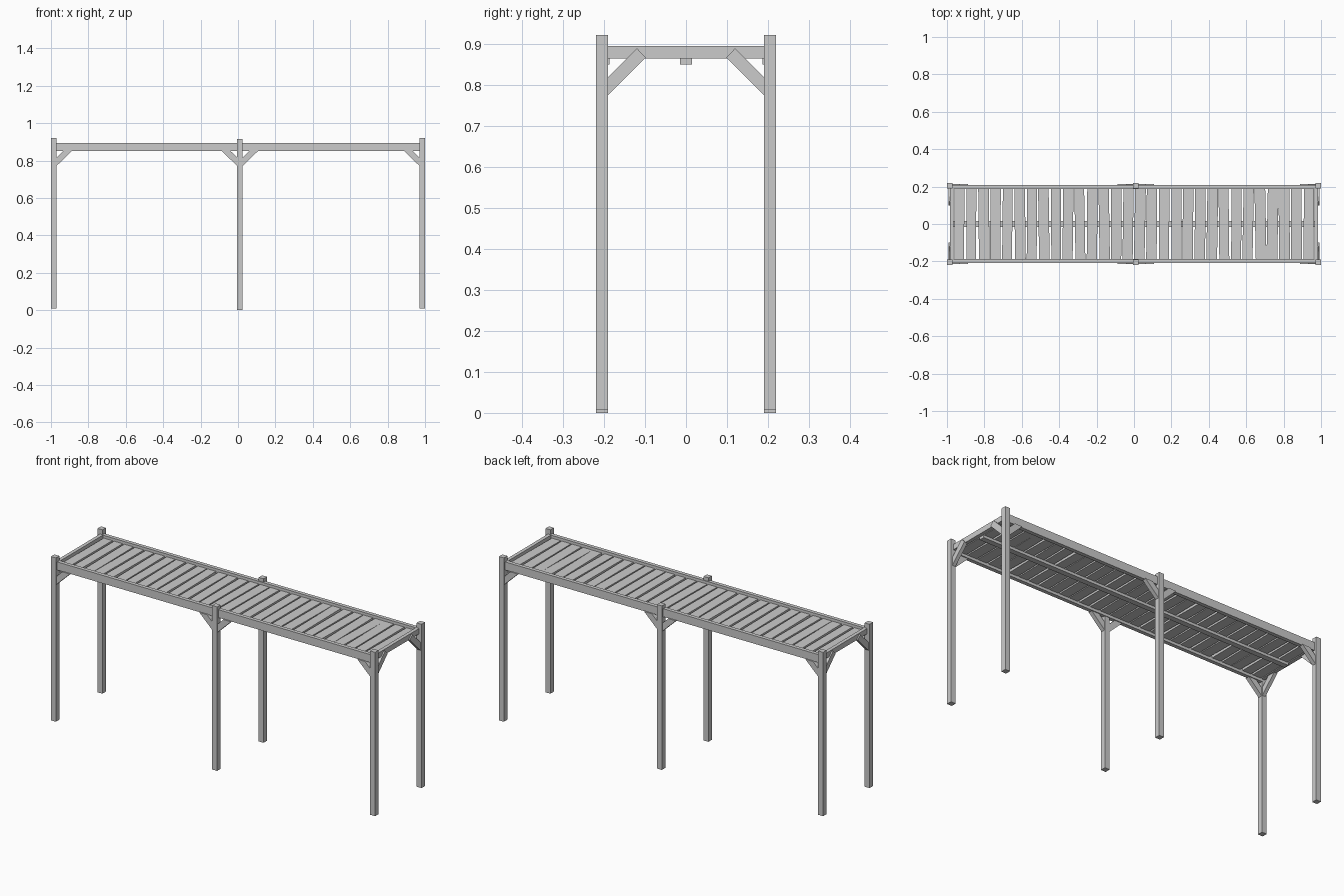
import bpy, bmesh, random
from mathutils import Matrix

cube = bpy.data.objects.get("Cube")
if cube:
    bpy.data.objects.remove(cube, do_unlink=True)

wood = bpy.data.materials.new("grey_wood")
wood.use_nodes = True
GREY = (0.6, 0.6, 0.6, 1)
wood.diffuse_color = GREY
wood.node_tree.nodes["Principled BSDF"].inputs["Base Color"].default_value = GREY


def finish(name, bm):
    bmesh.ops.recalc_face_normals(bm, faces=bm.faces)
    mesh = bpy.data.meshes.new(name)
    bm.to_mesh(mesh)
    bm.free()
    mesh.materials.append(wood)
    obj = bpy.data.objects.new(name, mesh)
    bpy.context.collection.objects.link(obj)
    return obj


def box(name, x, y, z, turn=0):
    """Box from (min, max) spans, turned about its own vertical axis."""
    spans = (x, y, z)
    centre = [(a + b) / 2 for a, b in spans]
    size = [b - a for a, b in spans]
    bm = bmesh.new()
    bmesh.ops.create_cube(bm, size=1, matrix=Matrix.Diagonal((*size, 1)))
    obj = finish(name, bm)
    obj.location = centre
    obj.rotation_euler.z = turn
    return obj


def plank(name, outline, place, depth):
    """Extruded outline; place(u, v, d) turns profile points into 3D."""
    bm = bmesh.new()
    near, far = ([bm.verts.new(place(u, v, d)) for u, v in outline] for d in depth)
    bm.faces.new(near)
    bm.faces.new(far)
    for i in range(len(outline)):
        j = (i + 1) % len(outline)
        bm.faces.new((near[i], near[j], far[j], far[i]))
    return finish(name, bm)


# Brace outlines: distance from the post face, height
SIDE_BRACE = [(0, 0.772), (0.083, 0.852), (0.036, 0.852), (0, 0.817)]
END_BRACE = [(0, 0.775), (0.092, 0.867), (0.07, 0.89), (0, 0.82)]
MID = 0.01
HALF = 0.015

for side, s in (("front", -1), ("back", 1)):
    # Posts
    y = sorted((s * 0.19, s * 0.22))
    for end, x in (("right", -0.985), ("middle", MID), ("left", 0.985)):
        z = (0, 0.915) if end == "middle" else (0.008, 0.922)
        box(f"{side}_{end}_post", (x - HALF, x + HALF), y, z)
        # Braces running along the side beams
        for d in (-1, 1):
            if abs(x + d * 0.1) < 1:
                plank(f"{side}_{end}_side_brace", SIDE_BRACE,
                      lambda u, v, t: (x + d * (HALF + u), s * t, v), (0.192, 0.215))
    # Long side beam
    box(f"{side}_beam", (-0.972, 0.972), sorted((s * 0.187, s * 0.208)), (0.85, 0.895))

for end, e in (("right", -1), ("left", 1)):
    # End beam and its braces
    box(f"{end}_end_beam", sorted((e * 0.965, e * 0.985)), (-0.192, 0.192), (0.865, 0.895))
    for s in (-1, 1):
        plank(f"{end}_end_brace", END_BRACE,
              lambda u, v, t: (e * t, s * (0.19 - u), v), (0.972, 0.992))

# Centre stringer under the deck
box("centre_stringer", (-0.965, 0.965), (-0.015, 0.015), (0.85, 0.865))

# Uneven deck slats
random.seed(4)
COUNT = 30
PITCH = 1.93 / COUNT
for i in range(COUNT):
    x = (i - (COUNT - 1) / 2) * PITCH + random.uniform(-0.002, 0.002)
    half = random.uniform(0.026, 0.029)
    box("deck_slat", (x - half, x + half), (-0.187, 0.187), (0.865, 0.88),
        random.uniform(-0.02, 0.02))
